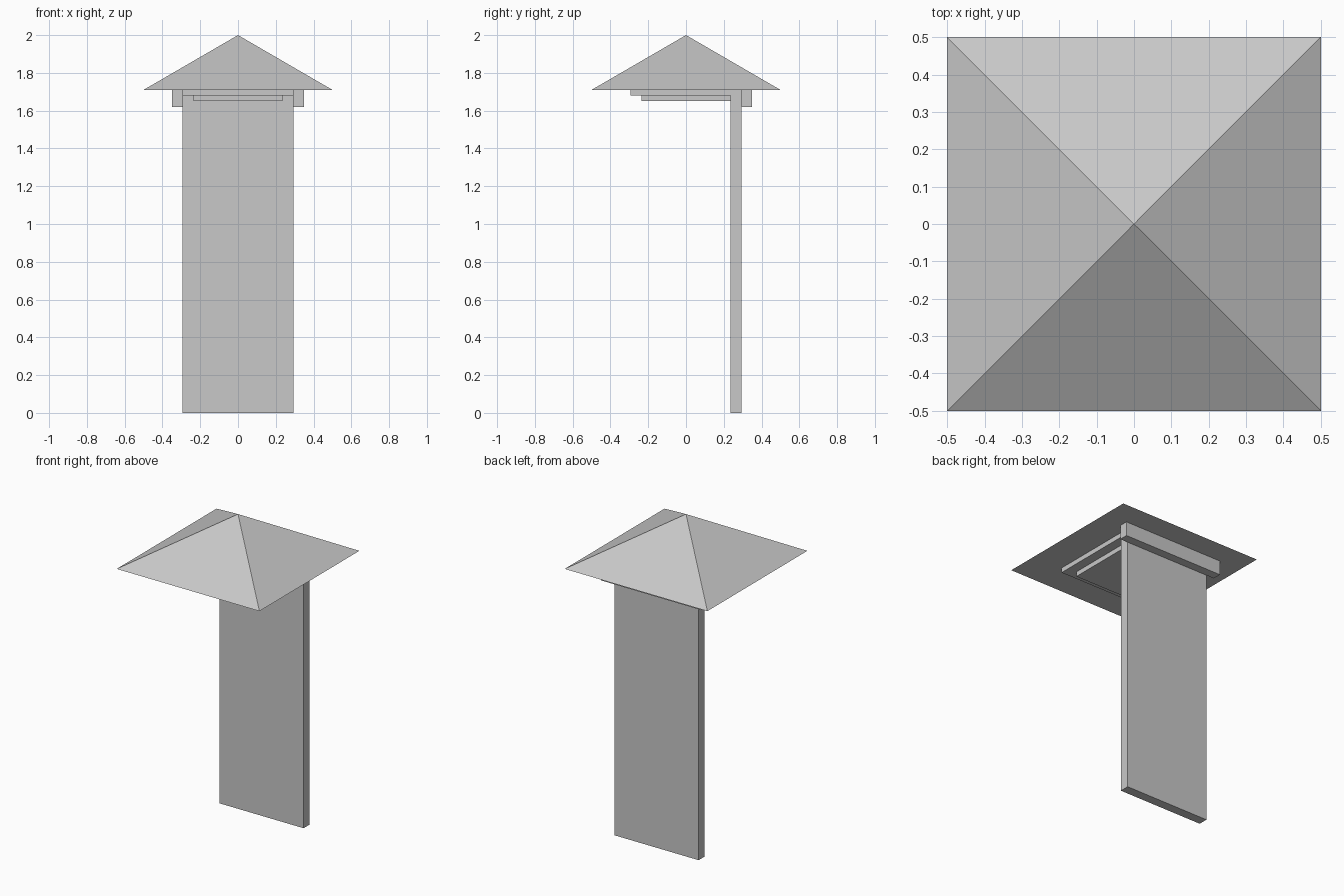
import bpy
import bmesh
from math import pi, sqrt
from mathutils import Matrix

cube = bpy.data.objects.get("Cube")
if cube:
    bpy.data.objects.remove(cube, do_unlink=True)

# Single plain grey
GREY = (0.58, 0.58, 0.58, 1.0)
grey = bpy.data.materials.new("plain_grey")
grey.use_nodes = True
grey.diffuse_color = GREY
grey.node_tree.nodes["Principled BSDF"].inputs["Base Color"].default_value = GREY


def finish(name, bm):
    mesh = bpy.data.meshes.new(name)
    bm.to_mesh(mesh)
    bm.free()
    mesh.materials.append(grey)
    obj = bpy.data.objects.new(name, mesh)
    bpy.context.collection.objects.link(obj)
    return obj


def box(name, half_x, y0, y1, z0, z1):
    bm = bmesh.new()
    place = Matrix.Translation((0, (y0 + y1) / 2, (z0 + z1) / 2))
    size = Matrix.Diagonal((2 * half_x, y1 - y0, z1 - z0, 1))
    bmesh.ops.create_cube(bm, size=1, matrix=place @ size)
    return finish(name, bm)


EAVES, APEX = 1.71, 2.0
HALF = 0.295          # half width of wall and ceiling plate
INNER = 0.235         # inner face of wall, half width of lower plate

# Pyramid roof with a flat underside
bm = bmesh.new()
bmesh.ops.create_cone(
    bm, cap_ends=True, segments=4, radius1=0.5 * sqrt(2), radius2=0,
    depth=APEX - EAVES,
    matrix=Matrix.Translation((0, 0, (EAVES + APEX) / 2)) @ Matrix.Rotation(pi / 4, 4, "Z"))
bmesh.ops.remove_doubles(bm, verts=bm.verts, dist=0.0001)
finish("roof", bm)

# Stepped ceiling plates under the roof
box("ceiling_plate", HALF, -HALF, HALF, 1.68, EAVES)
box("lower_ceiling_plate", INNER, -INNER, INNER, 1.65, 1.68)

# Back wall and the beam behind its top
box("back_wall", HALF, INNER, HALF, 0, 1.68)
box("back_beam", 0.35, HALF, 0.35, 1.62, EAVES)
